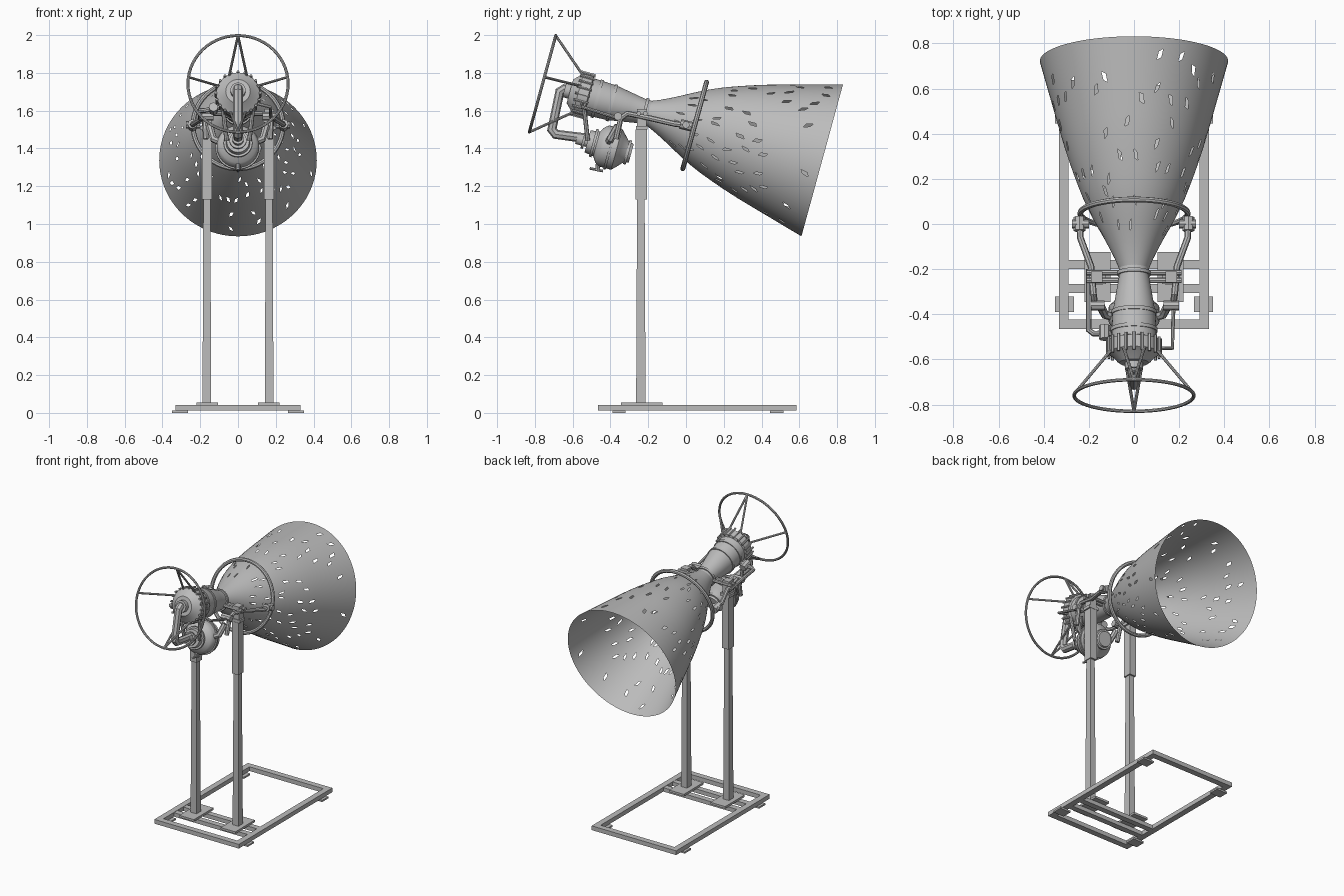
import bpy, bmesh, math, random
from mathutils import Matrix, Vector

cube = bpy.data.objects.get("Cube")
if cube:
    bpy.data.objects.remove(cube, do_unlink=True)

random.seed(4)
TAU = math.tau
metal = bpy.data.materials.new("bare_grey_metal")
metal.use_nodes = True
GREY = (0.5, 0.5, 0.5, 1)
metal.diffuse_color = GREY
metal.node_tree.nodes["Principled BSDF"].inputs["Base Color"].default_value = GREY

# Engine frame: local y runs along the thrust axis, origin at the throat
ENGINE = Matrix.Translation((0, -0.2, 1.589)) @ Matrix.Rotation(math.radians(-15.3), 4, 'X')


def finish(name, mesh, matrix=Matrix(), smooth=True):
    obj = bpy.data.objects.new(name, mesh)
    bpy.context.collection.objects.link(obj)
    mesh.transform(matrix)
    mesh.materials.clear()
    mesh.materials.append(metal)
    if smooth:
        bpy.ops.object.select_all(action='DESELECT')
        obj.select_set(True)
        bpy.context.view_layer.objects.active = obj
        bpy.ops.object.shade_smooth_by_angle(angle=math.radians(35))
    return obj


def from_bmesh(name, bm, matrix=Matrix(), smooth=True):
    bmesh.ops.recalc_face_normals(bm, faces=bm.faces)
    mesh = bpy.data.meshes.new(name)
    bm.to_mesh(mesh)
    bm.free()
    return finish(name, mesh, matrix, smooth)


def lathe_bmesh(profile, seg):
    """Revolve (along, radius) pairs around local y."""
    bm = bmesh.new()
    rings = [[bm.verts.new((r * math.cos(TAU * i / seg), s, r * math.sin(TAU * i / seg)))
              for i in range(seg)] for s, r in profile]
    for a, b in zip(rings, rings[1:]):
        for i in range(seg):
            j = (i + 1) % seg
            bm.faces.new((a[i], a[j], b[j], b[i]))
    return bm, rings


def lathe(name, profile, seg=32, offset=(0, 0, 0)):
    bm, rings = lathe_bmesh(profile, seg)
    bm.faces.new(rings[0])
    bm.faces.new(rings[-1])
    return from_bmesh(name, bm, ENGINE @ Matrix.Translation(offset))


def box(name, x, y, z, top_scale=1):
    """Box from (min, max) ranges, with an optional taper at the top."""
    bm = bmesh.new()
    bmesh.ops.create_cube(bm, size=1)
    for v in bm.verts:
        if v.co.z > 0:
            v.co.x *= top_scale
            v.co.y *= top_scale
        v.co = Vector([(lo + hi) / 2 + c * (hi - lo) for c, (lo, hi) in zip(v.co, (x, y, z))])
    return from_bmesh(name, bm, smooth=False)


def pipe(name, points, radius, closed=False, matrix=Matrix()):
    curve = bpy.data.curves.new(name, 'CURVE')
    curve.dimensions = '3D'
    curve.bevel_depth = radius
    curve.bevel_resolution = 2
    curve.use_fill_caps = True
    spline = curve.splines.new('POLY')
    spline.points.add(len(points) - 1)
    for p, co in zip(spline.points, points):
        p.co = (*co, 1)
    spline.use_cyclic_u = closed
    temp = bpy.data.objects.new(name + "_path", curve)
    bpy.context.collection.objects.link(temp)
    bpy.context.view_layer.update()
    mesh = bpy.data.meshes.new_from_object(temp.evaluated_get(bpy.context.evaluated_depsgraph_get()))
    bpy.data.objects.remove(temp, do_unlink=True)
    return finish(name, mesh, matrix)


def hoop(name, along, radius, tube, seg=56):
    points = [(radius * math.cos(TAU * i / seg), along, radius * math.sin(TAU * i / seg))
              for i in range(seg)]
    return pipe(name, points, tube, True, ENGINE)


# Perforated nozzle bell: thin shell with slanted slits
KEYS = [(0, 0.065), (0.08, 0.097), (0.26, 0.197), (0.35, 0.236), (0.54, 0.302), (0.955, 0.417)]


def bell_radius(s):
    for (s0, r0), (s1, r1) in zip(KEYS, KEYS[1:]):
        if s <= s1:
            return r0 + (r1 - r0) * (s - s0) / (s1 - s0)
    return KEYS[-1][1]


def soft_radius(s):
    # Averaging rounds the joints between the key stations
    w = min(0.07, s, 0.955 - s)
    return sum(bell_radius(s + w * k / 3) for k in range(-3, 4)) / 7


STEPS = 20
bm, rings = lathe_bmesh([(0.955 * i / STEPS, soft_radius(0.955 * i / STEPS)) for i in range(STEPS + 1)], 96)
picked = [f for f in bm.faces
          if 0.15 < f.calc_center_median().y < 0.92 and random.random() < 0.1]
slits = []
used = set()
for f in picked:
    if not used.intersection(f.verts):
        used.update(f.verts)
        slits.append(f)
bmesh.ops.inset_individual(bm, faces=slits, thickness=0.003)
for f in slits:
    centre = f.calc_center_median()
    pair = random.choice((0, 1))
    for k in (pair, pair + 2):
        f.verts[k].co = f.verts[k].co.lerp(centre, random.uniform(0.3, 0.7))
bmesh.ops.delete(bm, geom=slits, context='FACES')
from_bmesh("nozzle_bell", bm, ENGINE)

# Combustion chamber with injector head and flanges
lathe("combustion_chamber", [(-0.43, 0.03), (-0.43, 0.065), (-0.40, 0.095), (-0.385, 0.115),
                             (-0.33, 0.115), (-0.325, 0.1), (-0.2, 0.095), (-0.1, 0.078),
                             (-0.03, 0.066), (0.01, 0.066)], 40)
for s, r in ((-0.28, 0.104), (-0.2, 0.1), (-0.02, 0.074)):
    lathe("chamber_flange", [(s - 0.008, r), (s + 0.008, r)], 40)
for i in range(20):
    a = TAU * i / 20
    lathe("head_bolt", [(-0.40, 0.007), (-0.32, 0.007)], 6,
          (0.117 * math.cos(a), 0, 0.117 * math.sin(a)))

# Manifold hoop on the bell and guard hoop at the head
hoop("manifold_hoop", 0.255, 0.238, 0.013)
hoop("guard_hoop", -0.58, 0.265, 0.008)
for side in (-1, 1):
    for foot, angle in ((60, 90), (25, 8), (-65, -90)):
        a, b = math.radians(angle), math.radians(foot)
        start = (side * 0.265 * math.cos(a), -0.58, 0.265 * math.sin(a))
        end = (side * 0.1 * math.cos(b), -0.37, 0.1 * math.sin(b))
        pipe("guard_strut", [start, end], 0.007, matrix=ENGINE)

# Feed elbow from the head down to the pump
pipe("feed_elbow", [(0, -0.57, 1.69), (0, -0.645, 1.715), (0, -0.668, 1.70),
                    (0, -0.71, 1.50), (0, -0.69, 1.475), (0, -0.54, 1.455)], 0.026)
lathe("elbow_collar", [(-0.46, 0.04), (-0.42, 0.04)], 20)

# Turbopump slung under the chamber
lathe("turbopump", [(-0.33, 0.03), (-0.27, 0.03), (-0.27, 0.06), (-0.22, 0.068), (-0.2, 0.098),
                    (-0.18, 0.112), (-0.11, 0.112), (-0.09, 0.092), (-0.06, 0.06),
                    (-0.03, 0.05)], 32, (0, 0, -0.231))
for s, r in ((-0.29, 0.045), (-0.235, 0.076), (-0.145, 0.12), (-0.05, 0.066)):
    lathe("pump_flange", [(s - 0.007, r), (s + 0.007, r)], 28, (0, 0, -0.231))
pipe("pump_drain", [(0, -0.46, 1.36), (0, -0.47, 1.285)], 0.012)
pipe("drain_tee", [(0, -0.51, 1.295), (0, -0.44, 1.28)], 0.007)
for side in (-1, 1):
    pipe("pump_hanger", [(side * 0.06, -0.52, 1.44), (side * 0.08, -0.54, 1.62)], 0.012)
    pipe("pump_outlet", [(side * 0.06, -0.42, 1.42), (side * 0.13, -0.4, 1.45),
                         (side * 0.15, -0.36, 1.52)], 0.02)

# Side propellant lines with end couplings
for side in (-1, 1):
    pipe("side_line", [(side * 0.24, 0.02, 1.52), (side * 0.238, -0.06, 1.53),
                       (side * 0.19, -0.19, 1.56), (side * 0.18, -0.31, 1.585),
                       (side * 0.175, -0.345, 1.56), (side * 0.17, -0.37, 1.45)], 0.015)
    pipe("line_coupling", [(side * 0.2, 0.0, 1.525), (side * 0.275, 0.0, 1.525)], 0.02)
    pipe("line_collar", [(side * 0.241, 0.03, 1.515), (side * 0.241, -0.03, 1.53)], 0.026)
    pipe("valve_body", [(side * 0.13, -0.36, 1.57), (side * 0.2, -0.36, 1.57)], 0.022)
pipe("left_bleed_line", [(0.175, -0.36, 1.56), (0.17, -0.55, 1.62), (0.09, -0.55, 1.64)], 0.009)
pipe("right_feed_line", [(-0.2, -0.2, 1.56), (-0.2, -0.47, 1.60), (-0.18, -0.485, 1.60),
                         (-0.08, -0.485, 1.62)], 0.013)
pipe("right_feed_valve", [(-0.13, -0.45, 1.6), (-0.13, -0.51, 1.62)], 0.025)

# Posts, trunnions and feet
for side in (-1, 1):
    def span(a, b):
        return sorted((side * a, side * b))
    box("lower_post", span(0.142, 0.188), (-0.264, -0.214), (0.05, 1.14), 0.8)
    box("upper_sleeve", span(0.138, 0.19), (-0.267, -0.207), (1.13, 1.5))
    box("post_cap", span(0.125, 0.2), (-0.265, -0.205), (1.5, 1.52))
    box("trunnion_block", span(0.14, 0.19), (-0.26, -0.21), (1.52, 1.61))
    for y in (-0.25, -0.215):
        pipe("trunnion_rod", [(side * 0.05, y, 1.585), (side * 0.21, y, 1.585)], 0.012)
    box("post_foot", span(0.105, 0.22), (-0.345, -0.125), (0.04, 0.055))
    # Base side rails and floor pads
    box("side_rail", span(0.29, 0.332), (-0.465, 0.585), (0.012, 0.042))
    for y in (-0.355, 0.48):
        box("floor_pad", span(0.265, 0.35), (y - 0.035, y + 0.035), (0, 0.012))

# Base cross members
for y in (-0.444, 0.564):
    box("end_rail", (-0.29, 0.29), (y - 0.021, y + 0.021), (0.012, 0.042))
for y in (-0.285, -0.18):
    box("cross_member", (-0.29, 0.29), (y - 0.02, y + 0.02), (0.012, 0.04))
